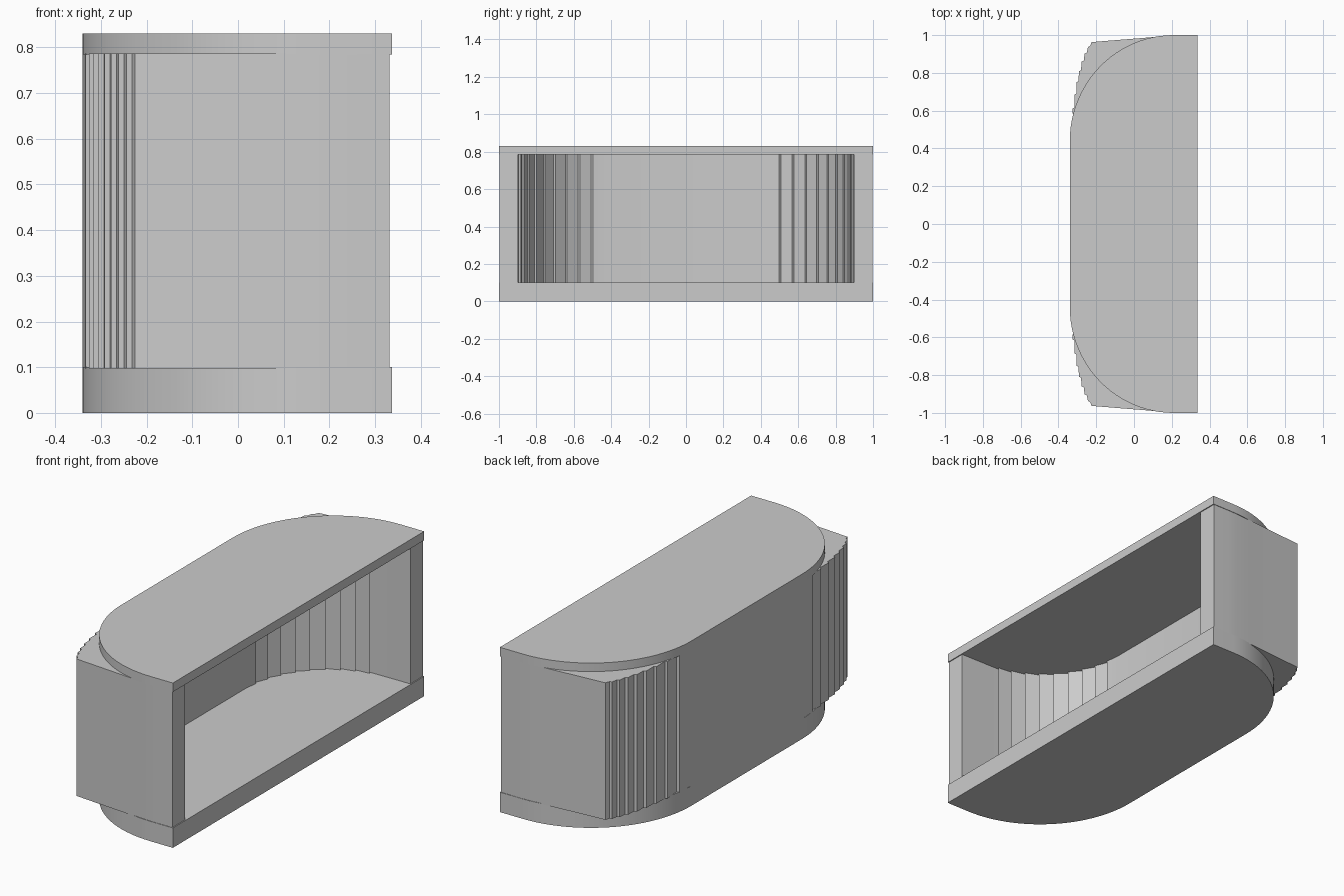
import bpy, bmesh
from math import sin, cos, pi, radians

if "Cube" in bpy.data.objects:
    bpy.data.objects.remove(bpy.data.objects["Cube"])


def prism(name, pts, z0, z1):
    """Extrude a closed outline between two heights."""
    bm = bmesh.new()
    face = bm.faces.new([bm.verts.new((x, y, z0)) for x, y in pts])
    ext = bmesh.ops.extrude_face_region(bm, geom=[face])
    top = [v for v in ext["geom"] if isinstance(v, bmesh.types.BMVert)]
    bmesh.ops.translate(bm, verts=top, vec=(0, 0, z1 - z0))
    bmesh.ops.recalc_face_normals(bm, faces=bm.faces)
    mesh = bpy.data.meshes.new(name)
    bm.to_mesh(mesh)
    bm.free()
    ob = bpy.data.objects.new(name, mesh)
    bpy.context.collection.objects.link(ob)
    mesh.shade_smooth()
    mesh.set_sharp_from_angle(angle=radians(12))
    return ob


def mirrored(half):
    """Complete an outline given its +y half."""
    return half + [(x, -y) for x, y in reversed(half)]


def arc(cx, cy, rx, ry, n):
    """Quarter ellipse from +y round to -x."""
    return [(cx - rx * sin(t), cy + ry * cos(t))
            for t in (pi / 2 * i / n for i in range(n + 1))]


# Base and counter top: rectangle with rounded rear corners
slab = mirrored([(0.337, 1.0)] + arc(0.21, 0.44, 0.55, 0.56, 24))
prism("base", slab, 0.0, 0.1)
prism("counter_top", slab, 0.785, 0.83)

# Outer stepped corner: slats follow a bulging curve past the slab
steps = 9
a, b, c = (-0.225, 0.963), (-0.315, 0.86), (-0.34, 0.44)
curve = []
for i in range(steps + 1):
    t = i / steps
    curve.append(tuple((1 - t) ** 2 * a[k] + 2 * t * (1 - t) * b[k] + t * t * c[k]
                       for k in range(2)))
outer = [(0.332, 0.997), (0.24, 0.998), (0.19, 0.997), (0.11, 0.99), curve[0]]
for x, y in curve[1:-1]:
    outer += [(x + 0.012, y + 0.006), (x, y)]
outer.append(curve[-1])

# Inner fluted corner, concentric with the slab corner
flutes = arc(0.18, 0.43, 0.435, 0.465, 10)
inner = [(0.332, 0.897), flutes[0]]
for x, y in flutes[1:-1]:
    inner += [(x - 0.006, y + 0.004), (x + 0.003, y - 0.006)]
inner.append(flutes[-1])

# Curved wall, open towards +x
wall = mirrored(outer) + list(reversed(mirrored(inner)))
prism("fluted_wall", wall, 0.097, 0.787)
